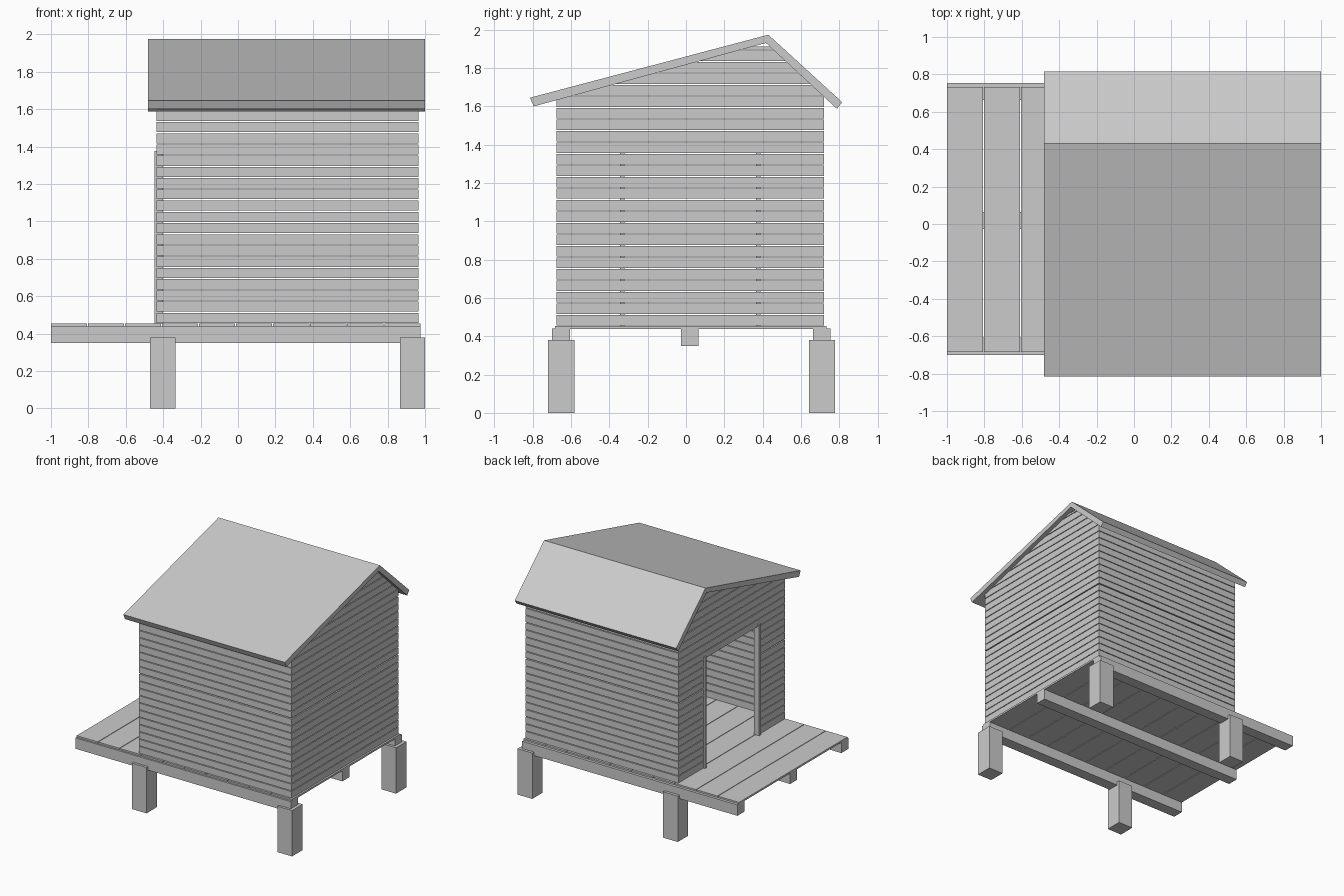
import bpy

if "Cube" in bpy.data.objects:
    bpy.data.objects.remove(bpy.data.objects["Cube"])

X0, X1 = -0.435, 0.965          # outer wall faces
Y0, Y1 = -0.676, 0.721
T = 0.02                        # board thickness
ZB, PITCH = 0.457, 0.06         # siding start and spacing


def mesh(name, verts, faces):
    me = bpy.data.meshes.new(name)
    me.from_pydata(verts, [], faces)
    me.update()
    ob = bpy.data.objects.new(name, me)
    bpy.context.collection.objects.link(ob)
    return ob


def prism(name, x0, x1, profile):
    """Extrude a counter-clockwise (y, z) profile along x."""
    n = len(profile)
    verts = [(x, y, z) for x in (x0, x1) for y, z in profile]
    faces = [tuple(range(n))[::-1], tuple(range(n, 2 * n))]
    faces += [(i, (i + 1) % n, n + (i + 1) % n, n + i) for i in range(n)]
    return mesh(name, verts, faces)


def box(name, x0, x1, y0, y1, z0, z1):
    return prism(name, x0, x1, [(y0, z0), (y1, z0), (y1, z1), (y0, z1)])


# Foundation posts
for x0, x1 in ((-0.47, -0.335), (0.865, 1.0)):
    for y0, y1 in ((-0.72, -0.582), (0.642, 0.778)):
        box("foundation_post", x0, x1, y0, y1, 0, 0.38)

# Floor beams
for y0, y1 in ((-0.70, -0.606), (-0.026, 0.065), (0.663, 0.755)):
    box("floor_beam", -1, 0.975, y0, y1, 0.35, 0.44)

# Floor boards, running out onto the porch
for i in range(10):
    x = -1 + i * 0.198
    box("floor_board", x, x + 0.193, -0.685, 0.733, 0.438, 0.453)

# Roof, one bent slab
prism("roof", -0.48, 1.0, [(-0.815, 1.645), (-0.795, 1.60), (0.417, 1.931),
                           (0.788, 1.587), (0.815, 1.622), (0.43, 1.974)])


def gable_y(z):
    """Left and right ends of the end wall at height z, under the roof."""
    lo = -0.795 + (z - 1.60) * 1.212 / 0.331
    hi = 0.788 - (z - 1.587) * 0.371 / 0.344
    return max(Y0, lo), min(Y1, hi)


def end_board(name, x, z0, z1):
    a, b = gable_y(z0)
    c, d = gable_y(z1)
    pts = [(a, z0), (b, z0), (d, z1), (c, z1)]
    for edge_z, keep_y, at in ((1.6325, Y0, 4), (1.649, Y1, 2)):
        if z0 < edge_z < z1:
            pts.insert(at, (keep_y, edge_z))
    prism(name, x, x + T, pts)


# Siding boards with narrow gaps
DOOR_A, DOOR_B, DOOR_ROWS = -0.335, 0.38, 15
for k in range(25):
    z0 = ZB + k * PITCH + (0.003 if k == 11 else 0)
    z1 = min(ZB + (k + 1) * PITCH - 0.006, 1.912)
    if z0 < 1.63:
        box("front_siding", X0, X1, Y0, Y0 + T, z0, min(z1, 1.632))
        box("back_siding", X0, X1, Y1 - T, Y1, z0, min(z1, 1.648))
    end_board("right_siding", X1 - T, z0, z1)
    if k < DOOR_ROWS:
        box("left_siding", X0, X0 + T, Y0, DOOR_A, z0, z1)
        box("left_siding", X0, X0 + T, DOOR_B, Y1, z0, z1)
    else:
        end_board("left_siding", X0, z0, z1)

# Door jambs
for y0, y1 in ((-0.345, -0.322), (0.366, 0.39)):
    box("door_jamb", -0.446, -0.40, y0, y1, 0.453, 1.375)
